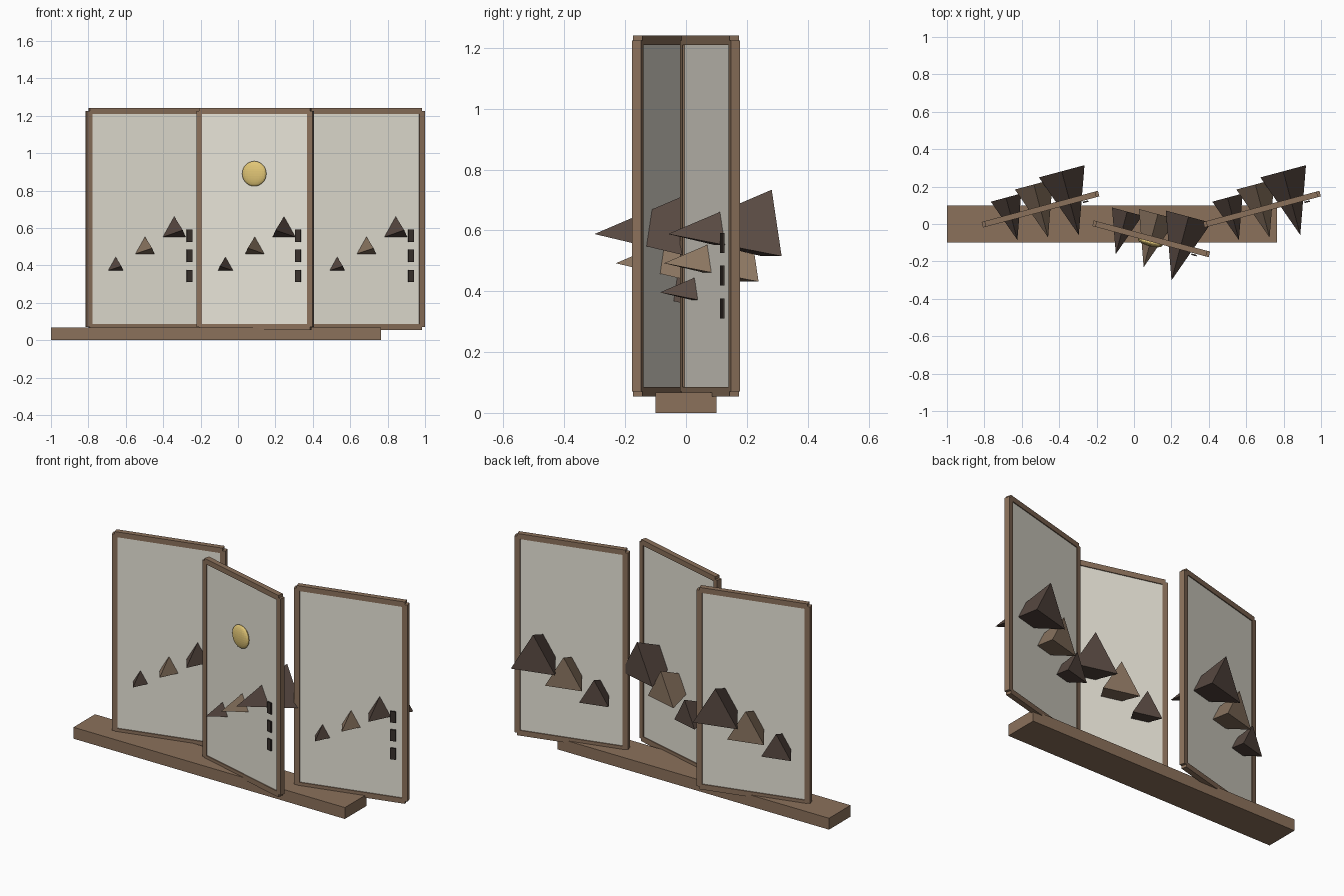
import bpy, bmesh, math
from mathutils import Matrix

if "Cube" in bpy.data.objects:
    bpy.data.objects.remove(bpy.data.objects["Cube"])


def material(name, rgb, alpha=1.0):
    m = bpy.data.materials.new(name)
    m.diffuse_color = (*rgb, alpha)
    m.use_nodes = True
    m.node_tree.nodes["Principled BSDF"].inputs["Base Color"].default_value = m.diffuse_color
    return m


WOOD = material("wood", (0.26, 0.165, 0.105))
PAPER = material("paper", (0.80, 0.77, 0.68), 0.9)
DARK = material("dark_rock", (0.10, 0.068, 0.055))
TAN = material("tan_rock", (0.26, 0.18, 0.12))
GOLD = material("gold", (0.75, 0.56, 0.18))
INK = material("ink", (0.04, 0.03, 0.025))


def finish(name, bm, mat, matrix):
    bmesh.ops.recalc_face_normals(bm, faces=bm.faces)
    mesh = bpy.data.meshes.new(name)
    bm.to_mesh(mesh)
    bm.free()
    mesh.materials.append(mat)
    ob = bpy.data.objects.new(name, mesh)
    ob.matrix_world = matrix
    bpy.context.collection.objects.link(ob)
    return ob


def box(name, centre, size, mat, matrix=Matrix()):
    bm = bmesh.new()
    bmesh.ops.create_cube(bm, size=1)
    bmesh.ops.scale(bm, vec=size, verts=bm.verts)
    bmesh.ops.translate(bm, vec=centre, verts=bm.verts)
    return finish(name, bm, mat, matrix)


def mountain(name, x, z, r, mat, matrix):
    # three-sided cone lying on its side, tip towards the front
    depth, y = 2.42 * r, -0.01
    bm = bmesh.new()
    base = []
    for i in range(3):
        a = math.pi / 2 + i * math.tau / 3
        base.append(bm.verts.new((x + r * math.cos(a), y + depth / 2, z + r * math.sin(a))))
    tip = bm.verts.new((x, y - depth / 2, z))
    bm.faces.new(base)
    for i in range(3):
        bm.faces.new((base[i], base[(i + 1) % 3], tip))
    return finish(name, bm, mat, matrix)


# base plank
box("base", (-0.1175, 0, 0.0335), (1.765, 0.2, 0.067), WOOD)

# three zigzag screen panels, each turned about its left edge
W, Z0, Z1, BAR = 0.613, 0.07, 1.225, 0.031
ZC, H = (Z0 + Z1) / 2, Z1 - Z0
for n, side in enumerate(("left", "centre", "right")):
    angle = math.radians(-15 if n == 1 else 15)
    hinge_x = -0.796 + n * W * math.cos(math.radians(15))
    M = (Matrix.Translation((hinge_x, 0, 0)) @ Matrix.Rotation(angle, 4, 'Z')
         @ Matrix.Translation((W / 2, 0, 0)))
    box(side + "_panel", (0, 0, ZC), (W, 0.02, H), PAPER, M)

    # frame bars centred on the panel edges
    for s in (-1, 1):
        box(side + "_frame_post", (s * W / 2, 0, ZC), (BAR, BAR, H), WOOD, M)
        box(side + "_frame_rail", (0, 0, ZC + s * H / 2), (W, BAR, BAR), WOOD, M)

    # mountains rising to the right
    for i in range(3):
        mountain(side + "_mountain", (i - 1) * 0.162, 0.396 + i * 0.096,
                 0.097 + i * 0.0243, TAN if i == 1 else DARK, M)

    # column of ink strokes
    for i in range(3):
        box(side + "_ink_stroke", (0.243, -0.024, 0.343 + i * 0.108),
            (0.03, 0.008, 0.066), INK, M)

    # flattened sun on the middle panel
    if n == 1:
        bm = bmesh.new()
        bmesh.ops.create_uvsphere(bm, u_segments=24, v_segments=16, radius=0.067)
        bmesh.ops.scale(bm, vec=(1, 0.3, 1), verts=bm.verts)
        bmesh.ops.translate(bm, vec=(0, -0.02, 0.89), verts=bm.verts)
        finish("sun", bm, GOLD, M)
